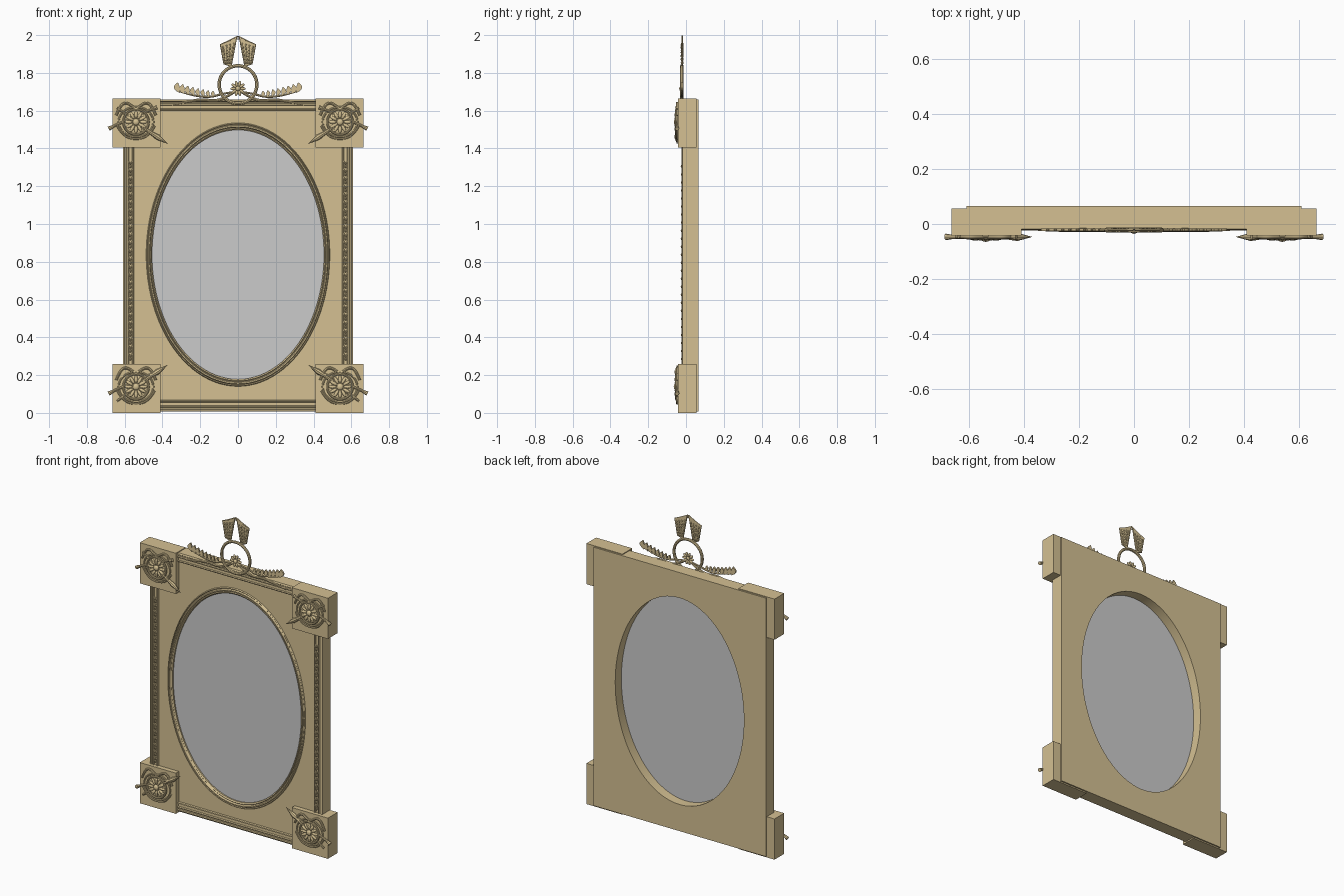
import bpy, bmesh
from math import sin, cos, pi, atan2, hypot
from mathutils import Matrix, Vector

if "Cube" in bpy.data.objects:
    bpy.data.objects.remove(bpy.data.objects["Cube"])

gold = bpy.data.materials.new("gilt")
gold.diffuse_color = (0.66, 0.53, 0.29, 1)
gold.use_nodes = True
gold.node_tree.nodes["Principled BSDF"].inputs["Base Color"].default_value = gold.diffuse_color


def finish(name, bm, mat=gold):
    bmesh.ops.recalc_face_normals(bm, faces=bm.faces)
    me = bpy.data.meshes.new(name)
    bm.to_mesh(me)
    bm.free()
    ob = bpy.data.objects.new(name, me)
    bpy.context.collection.objects.link(ob)
    if mat:
        me.materials.append(mat)
    return ob


def box(name, lo, hi):
    bm = bmesh.new()
    size = [b - a for a, b in zip(lo, hi)]
    mid = [(a + b) / 2 for a, b in zip(lo, hi)]
    bmesh.ops.create_cube(bm, size=1, matrix=Matrix.Translation(mid) @ Matrix.Diagonal((*size, 1)))
    return finish(name, bm)


def loft(name, rings, loop=False):
    """Skin equal-length closed rings of points; cap the ends unless looped."""
    bm = bmesh.new()
    vs = [[bm.verts.new(p) for p in r] for r in rings]
    n = len(rings[0])
    for i in range(len(vs) if loop else len(vs) - 1):
        a, b = vs[i], vs[(i + 1) % len(vs)]
        for j in range(n):
            bm.faces.new((a[j], a[(j + 1) % n], b[(j + 1) % n], b[j]))
    if not loop:
        bm.faces.new(vs[0])
        bm.faces.new(vs[-1])
    return finish(name, bm)


def blobs(name, items, u=12, v=8):
    """Ellipsoids in one mesh: (centre, half sizes, tilt about y)."""
    bm = bmesh.new()
    for c, s, t in items:
        m = Matrix.Translation(c) @ Matrix.Rotation(t, 4, 'Y') @ Matrix.Diagonal((*s, 1))
        bmesh.ops.create_uvsphere(bm, u_segments=u, v_segments=v, radius=1, matrix=m)
    return finish(name, bm)


def to_mesh(ob):
    bpy.ops.object.select_all(action='DESELECT')
    ob.select_set(True)
    bpy.context.view_layer.objects.active = ob
    bpy.ops.object.convert(target='MESH')
    return bpy.context.object


def tube(name, pts, r, radii=None, cyclic=False, smooth=True):
    cu = bpy.data.curves.new(name, 'CURVE')
    cu.dimensions = '3D'
    cu.bevel_depth, cu.bevel_resolution, cu.use_fill_caps = r, 2, True
    sp = cu.splines.new('NURBS' if smooth else 'POLY')
    sp.points.add(len(pts) - 1)
    for i, p in enumerate(pts):
        sp.points[i].co = (*p, 1)
        sp.points[i].radius = radii[i] if radii else 1
    sp.use_cyclic_u = cyclic
    if smooth:
        sp.order_u, sp.use_endpoint_u, sp.resolution_u = 3, True, 6
    cu.materials.append(gold)
    ob = bpy.data.objects.new(name, cu)
    bpy.context.collection.objects.link(ob)
    return to_mesh(ob)


def oval(cx, y, cz, a, b, n=40):
    return [(cx + a * cos(2 * pi * i / n), y, cz + b * sin(2 * pi * i / n)) for i in range(n)]


CZ, A, B, N = 0.838, 0.455, 0.66, 96

# Back panel with an oval opening
cu = bpy.data.curves.new("panel", 'CURVE')
cu.dimensions, cu.fill_mode, cu.extrude = '2D', 'BOTH', 0.0385
rect = [(-0.61, 0.008), (0.61, 0.008), (0.61, 1.66), (-0.61, 1.66)]
for loop in (rect, [(p[0], p[2]) for p in oval(0, 0, CZ, A, B, N)]):
    sp = cu.splines.new('POLY')
    sp.points.add(len(loop) - 1)
    for i, (x, z) in enumerate(loop):
        sp.points[i].co = (x, z, 0, 1)
    sp.use_cyclic_u = True
cu.materials.append(gold)
panel = bpy.data.objects.new("panel", cu)
panel.location, panel.rotation_euler = (0, 0.0265, 0), (pi / 2, 0, 0)
bpy.context.collection.objects.link(panel)
to_mesh(panel)

# Mirror glass
bm = bmesh.new()
bmesh.ops.create_cone(bm, cap_ends=True, segments=N, radius1=1, radius2=1, depth=1,
                      matrix=Matrix.Translation((0, 0, CZ)) @ Matrix.Diagonal((A, 0.006, B, 1))
                      @ Matrix.Rotation(pi / 2, 4, 'X'))
finish("mirror_glass", bm, None)

# Ridged oval moulding
prof = [(0, 0), (0, -.012), (.006, -.018), (.010, -.014), (.014, -.023), (.020, -.023),
        (.024, -.015), (.028, -.019), (.032, -.011), (.032, 0)]
loft("oval_moulding", [[((A + d) * cos(2 * pi * i / N), y, CZ + (B + 1.2 * d) * sin(2 * pi * i / N))
                        for d, y in prof] for i in range(N)], loop=True)

# Straight border mouldings
rail = [(0, 0), (0, -.018), (.009, -.022), (.013, -.017), (.020, -.017), (.023, -.024), (.029, -.024),
        (.032, -.016), (.048, -.016), (.051, -.023), (.057, -.021), (.060, -.012), (.060, 0)]
loft("top_moulding", [[(x, y, 1.66 - d) for d, y in rail] for x in (-0.42, 0.42)])
loft("bottom_moulding", [[(x, y, 0.008 + d) for d, y in rail] for x in (-0.42, 0.42)])
for s, side in ((-1, "left"), (1, "right")):
    loft(side + "_moulding", [[(s * (0.61 - d), y, z) for d, y in rail] for z in (0.25, 1.41)])
    # Leaf-and-bead chain
    chain = []
    for i in range(25):
        z = 0.285 + i * 0.0425
        chain += [((s * 0.570, -0.019, z), (0.006, 0.009, 0.009), 0)]
        chain += [((s * 0.570 + t * 0.006, -0.018, z + 0.02), (0.004, 0.007, 0.014), t * 0.5) for t in (-1, 1)]
    blobs(side + "_bead_chain", chain, 8, 6)

# Corner blocks with trophies
for sx in (-1, 1):
    for top in (0, 1):
        tag = ("top" if top else "bottom") + ("_right" if sx > 0 else "_left")
        z0 = 1.405 if top else 0
        xs = sorted((sx * 0.41, sx * 0.665))
        box(tag + "_block", (xs[0], -0.042, z0), (xs[1], 0.056, z0 + 0.26))
        cx, cz, k = sx * 0.54, (1.54 if top else 0.138), (-1 if top else 1)

        def P(u, v, y=-0.047):
            # u runs toward the middle of the frame
            return Vector((cx - sx * u, y, cz + v))

        # Rosette shield
        items = [(P(0, 0, -.045), (.070, .007, .070), 0), (P(0, 0, -.054), (.018, .011, .018), 0)]
        for i in range(12):
            a = 2 * pi * i / 12
            items.append((P(.040 * cos(a), .040 * sin(a), -.052), (.009, .008, .021), pi / 2 - a if sx < 0 else a - pi / 2))
        blobs(tag + "_rosette", items)
        tube(tag + "_rosette_rim", oval(cx, -.051, cz, .067, .067), .006, cyclic=True)
        tube(tag + "_shield_rim", oval(cx, -.046, cz, .092, .080), .005, cyclic=True)
        # Crossed torch and staff
        tube(tag + "_torch", [P(-.10, -.075 * k), P(.08, .058 * k), P(.115, .08 * k), P(.168, .116 * k)], .012,
             [.5, .8, 1.25, .05], smooth=False)
        tube(tag + "_staff", [P(-.145, -.036), P(-.115, -.020), P(.09, .07), P(.112, .078)], .010,
             [1.2, .7, .7, 1.1], smooth=False)
        # Ribbon bow
        tube(tag + "_ribbon", [P(-.105, .035), P(-.085, .085), P(-.055, .105), P(-.02, .085), P(0, .065),
                               P(.02, .085), P(.055, .105), P(.085, .085), P(.105, .035)], .007)
        tube(tag + "_lower_ribbon", [P(-.10, -.02), P(-.07, -.075), P(0, -.095), P(.07, -.075), P(.10, -.02)], .005)

# Crest ring and rosette
tube("crest_ring", oval(0, -.022, 1.738, .100, .100), .009, cyclic=True)
flower = [((0, -.026, 1.717), (.013, .010, .013), 0)]
for i in range(10):
    a = 2 * pi * i / 10
    flower.append(((.026 * cos(a), -.022, 1.717 + .026 * sin(a)), (.008, .007, .015), pi / 2 - a))
blobs("crest_rosette", flower)

for s, side in ((-1, "left"), (1, "right")):
    # Scrolling stems
    tube(side + "_scroll", [(s * x, -.022, z) for x, z in
                            ((.015, 1.70), (.06, 1.675), (.11, 1.65), (.20, 1.66), (.28, 1.645), (.35, 1.63))],
         .008, [.7, 1, 1, 1, .8, .4])
    tube(side + "_branch", [(s * x, -.022, z) for x, z in
                            ((.02, 1.70), (.08, 1.69), (.15, 1.67), (.24, 1.68), (.325, 1.705))],
         .006, [.7, 1, 1, .9, .5])
    # Curled crescent leaves
    bm = bmesh.new()
    for i in range(8):
        t = i / 7
        x, z, h = .125 + .185 * t, 1.672 + .022 * t * t, .034 + .022 * t
        outer = [(.45 * h * sin(pi * j / 8) + .15 * h * j / 8, h * j / 8) for j in range(9)]
        inner = [(-.10 * h * sin(pi * j / 8) + .15 * h * j / 8, h * j / 8) for j in range(7, 0, -1)]
        pts = outer + inner
        f = bm.faces.new([bm.verts.new((s * (x + p), -.026, z + q)) for p, q in pts])
        ext = bmesh.ops.extrude_face_region(bm, geom=[f])
        bmesh.ops.translate(bm, vec=(0, .010, 0),
                            verts=[g for g in ext["geom"] if isinstance(g, bmesh.types.BMVert)])
    finish(side + "_leaves", bm)
    # Ribbon tails above the ring
    tail = [(.036, 1.835), (.074, 1.848), (.093, 1.950), (.050, 1.968), (.005, 1.994)]
    loft(side + "_tail", [[(s * x, y, z) for x, z in tail] for y in (-.023, -.017)])
    tube(side + "_tail_edge", [(s * x, -.021, z) for x, z in tail], .004, cyclic=True, smooth=False)
    studs = []
    for r in range(6):
        f = (r + .6) / 6.4
        lo, hi = .036 - .026 * f, .072 + .018 * f
        for c in range(4):
            w = (c + .5) / 4
            x = lo + (hi - lo) * w
            studs.append(((s * x, -.020, 1.843 + f * (.128 - .025 * w)), (.006, .008, .008), s * .3))
    blobs(side + "_tail_studs", studs, 8, 6)
# Finial tip where the tails meet
tube("crest_tip", [(0, -.02, 1.975), (0, -.02, 2.0)], .004, [1, .2], smooth=False)

bpy.ops.object.select_all(action='SELECT')
bpy.context.view_layer.objects.active = bpy.data.objects["oval_moulding"]
bpy.ops.object.shade_smooth_by_angle()
